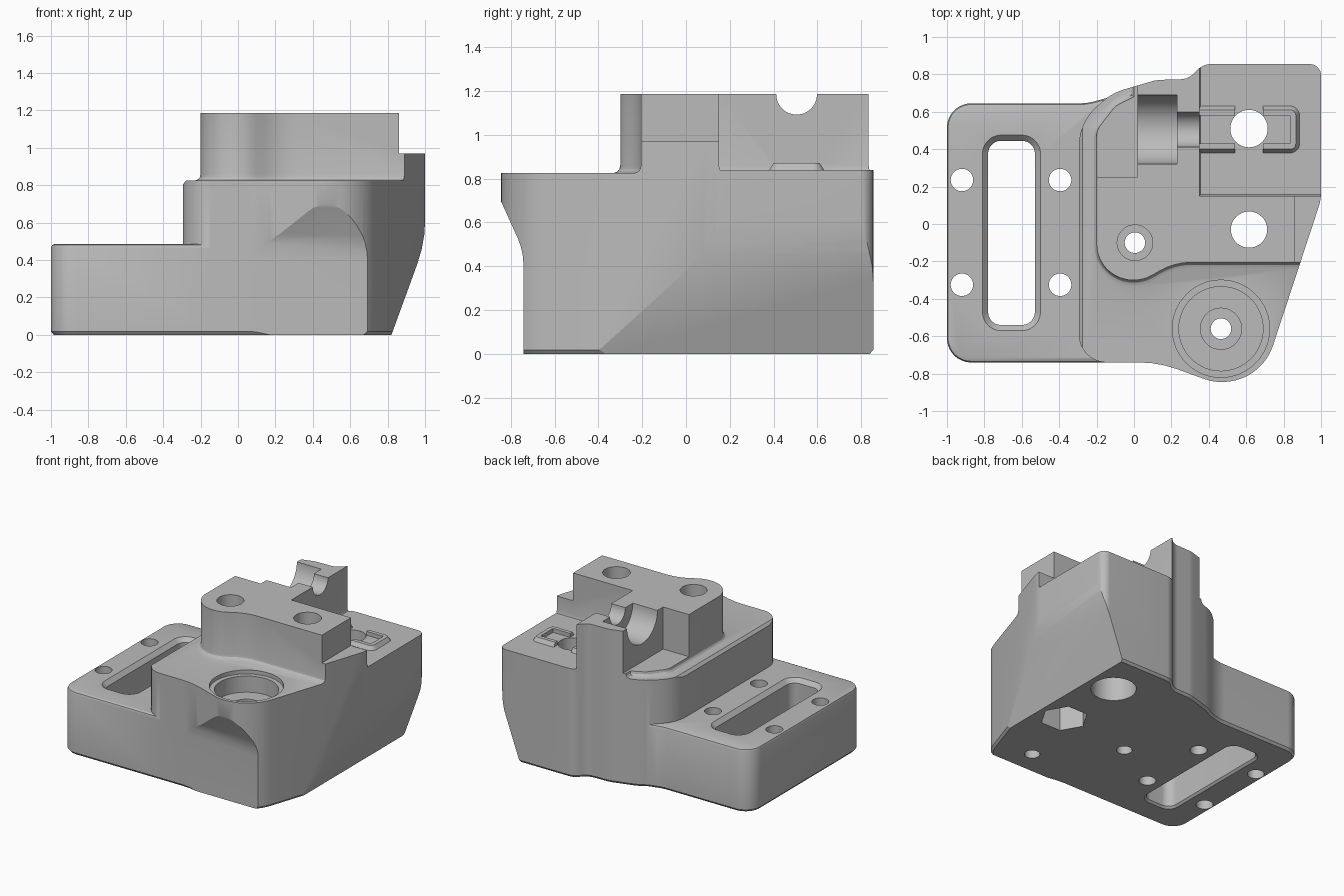
import bpy, bmesh, math
from mathutils import Vector

if "Cube" in bpy.data.objects:
    bpy.data.objects.remove(bpy.data.objects["Cube"])

grey = bpy.data.materials.new("plain grey")
grey.use_nodes = True
grey.diffuse_color = (0.5, 0.5, 0.5, 1)
grey.node_tree.nodes["Principled BSDF"].inputs["Base Color"].default_value = grey.diffuse_color


def rounded(corners):
    """Turn (x, y, radius) corners into an outline with arc fillets."""
    out = []
    n = len(corners)
    for i, (x, y, r) in enumerate(corners):
        p = Vector((x, y))
        if r == 0:
            out.append(p)
            continue
        a = (Vector(corners[i - 1][:2]) - p).normalized()
        b = (Vector(corners[(i + 1) % n][:2]) - p).normalized()
        half = a.angle(b) / 2
        centre = p + (a + b).normalized() * r / math.sin(half)
        start = p + a * r / math.tan(half) - centre
        end = p + b * r / math.tan(half) - centre
        a0 = math.atan2(start.y, start.x)
        turn = math.atan2(end.y, end.x) - a0
        turn = (turn + math.pi) % (2 * math.pi) - math.pi
        steps = max(3, int(abs(turn) / 0.12))
        for k in range(steps + 1):
            t = a0 + turn * k / steps
            out.append(centre + Vector((math.cos(t), math.sin(t))) * r)
    return out


def grow(outline, d):
    """Offset a counter-clockwise outline outward."""
    out = []
    n = len(outline)
    for i, p in enumerate(outline):
        e1 = (p - outline[i - 1]).normalized()
        e2 = (outline[(i + 1) % n] - p).normalized()
        n1, n2 = Vector((e1.y, -e1.x)), Vector((e2.y, -e2.x))
        out.append(p + (n1 + n2) * d / (1 + n1.dot(n2)))
    return out


def loft(name, corners, rings, axis="Z"):
    """Stack (offset, height) rings of an outline along an axis."""
    place = {"Z": lambda a, b, h: (a, b, h), "Y": lambda a, b, h: (a, h, b),
             "X": lambda a, b, h: (h, a, b)}[axis]
    base = rounded(corners)
    bm = bmesh.new()
    loops = [[bm.verts.new(place(p.x, p.y, h)) for p in grow(base, d)] for d, h in rings]
    for low, high in zip(loops, loops[1:]):
        for i in range(len(low)):
            bm.faces.new((low[i - 1], low[i], high[i], high[i - 1]))
    bm.faces.new(loops[0][::-1])
    bm.faces.new(loops[-1])
    bmesh.ops.recalc_face_normals(bm, faces=bm.faces)
    mesh = bpy.data.meshes.new(name)
    bm.to_mesh(mesh)
    bm.free()
    mesh.materials.append(grey)
    ob = bpy.data.objects.new(name, mesh)
    bpy.context.collection.objects.link(ob)
    return ob


def rect(x0, x1, y0, y1, r=0):
    return [(x0, y0, r), (x1, y0, r), (x1, y1, r), (x0, y1, r)]


def box(name, x0, x1, y0, y1, z0, z1):
    return loft(name, rect(x0, x1, y0, y1), [(0, z0), (0, z1)])


def cylinder(name, x, y, r, z0, z1, axis="Z", sides=48):
    ring = [(x + r * math.cos(2 * math.pi * i / sides),
             y + r * math.sin(2 * math.pi * i / sides), 0) for i in range(sides)]
    return loft(name, ring, [(0, z0), (0, z1)], axis)


def combine(target, tool, operation):
    mod = target.modifiers.new(operation, "BOOLEAN")
    mod.operation = operation
    mod.solver = "MANIFOLD"
    mod.object = tool
    bpy.context.view_layer.objects.active = target
    bpy.ops.object.modifier_apply(modifier=mod.name)
    bpy.data.objects.remove(tool)


# Stacked levels: main body, upper block with fin, shoulder and rear deck
body = box("mount_body", -0.6, 1.2, -1, 1, -0.1, 0.825)
upper = [(-0.2, -0.3, 0.195), (0.052, -0.3, 0.19), (0.217, -0.205, 0.34),
         (0.86, -0.205, 0), (0.86, 0.15, 0), (0.35, 0.15, 0), (0.35, 0.9, 0),
         (0, 0.9, 0), (0, 0.68, 0), (-0.1, 0.63, 0.1), (-0.2, 0.5, 0.1)]
flare = [(0.03, 0.7), (0.03, 0.825), (0.013, 0.832), (0.004, 0.843), (0, 0.86)]
combine(body, loft("upper_block", upper, flare + [(0, 1.185)]), "UNION")
combine(body, loft("shoulder", rect(0.8, 1.1, -0.205, 0.15), flare + [(0, 0.97)]), "UNION")
combine(body, box("rear_deck", 0.3, 1.1, 0.15, 0.95, 0.6, 0.84), "UNION")

# Trim to the plan outline, with a bottom chamfer
plan = [(-0.295, -0.74, 0.15), (0.132, -0.74, 0.6), (0.42, -0.845, 0.28),
        (0.679, -0.845, 0.285), (1, 0.13, 0.25), (1, 0.855, 0.06),
        (0.37, 0.855, 0.1), (0.29, 0.775, 0.1), (0.12, 0.77, 0.2),
        (-0.12, 0.7, 0.3), (-0.295, 0.54, 0.28)]
combine(body, loft("plan", plan, [(-0.015, 0), (0, 0.018), (0, 1.4)]), "INTERSECT")

# Trim the tapered side and the flared front under the boss
side = [(-0.3, -0.1, 0), (0.784, -0.1, 0), (1.001, 0.495, 0.7), (1.001, 1.4, 0),
        (-0.24, 1.4, 0), (-0.24, 0.826, 0), (-0.275, 0.826, 0), (-0.3, 0.8, 0)]
combine(body, loft("side_taper", side, [(0, -1.2), (0, 1.2)], "Y"), "INTERSECT")
front = [(-0.742, -0.1, 0), (0.95, -0.1, 0), (0.95, 1.4, 0), (-0.86, 1.4, 0),
         (-0.86, 0.73, 0.12), (-0.742, 0.47, 0.3)]
combine(body, loft("front_flare", front, [(0, -1.2), (0, 1.2)], "X"), "INTERSECT")

# Mounting plate
plate = [(-1, -0.74, 0.13), (0.1, -0.74, 0), (0.1, 0.7, 0), (-0.05, 0.7, 0.1),
         (-0.25, 0.645, 0.3), (-1, 0.645, 0.13)]
combine(body, loft("plate", plate, [(-0.015, 0), (0, 0.018), (0, 0.465),
                                    (-0.006, 0.48), (-0.02, 0.486)]), "UNION")
combine(body, loft("slot", rect(-0.78, -0.53, -0.54, 0.445, 0.07),
                   [(0.015, -0.1), (0.015, 0), (0, 0.015), (0, 0.455), (0.03, 0.486),
                    (0.03, 0.6)]), "DIFFERENCE")
for x in (-0.92, -0.395):
    for y in (-0.325, 0.235):
        combine(body, cylinder("plate_hole", x, y, 0.06, -0.1, 0.6), "DIFFERENCE")

# Low rim on the rear deck
rim = loft("rim", rect(0.3, 0.865, 0.4, 0.61, 0.03), [(0.02, 0.8), (0.02, 0.84), (0, 0.87)])
combine(rim, box("rim_inside", 0.2, 0.835, 0.43, 0.58, 0.7, 1), "DIFFERENCE")
combine(rim, box("rim_gap", 0.54, 0.69, 0.3, 0.7, 0.7, 1), "DIFFERENCE")
combine(body, rim, "UNION")

# Notch beside the fin and the stepped channel through it
combine(body, box("notch", -0.5, 0.02, 0.25, 1, 0.86, 1.4), "DIFFERENCE")
combine(body, cylinder("wide_channel", 0.505, 1.185, 0.185, -0.1, 0.23, "X"), "DIFFERENCE")
combine(body, cylinder("narrow_channel", 0.505, 1.185, 0.093, 0.1, 0.5, "X"), "DIFFERENCE")

# Vertical bores: x, y, radius, bottom, top, sides
bores = [
    (0.465, -0.56, 0.26, 0.795, 1, 64), (0.465, -0.56, 0.225, 0.67, 1, 64),
    (0.465, -0.56, 0.11, 0.6, 1, 48), (0.465, -0.56, 0.055, -0.1, 1, 32),
    (0.005, -0.1, 0.095, 1, 1.4, 48), (0.005, -0.1, 0.055, -0.1, 1.4, 32),
    (0.615, -0.03, 0.097, -0.1, 1.4, 48), (0.615, -0.03, 0.17, -0.1, 0.35, 6),
    (0.615, 0.51, 0.1, -0.1, 1, 48), (0.615, 0.51, 0.16, -0.1, 0.45, 48)]
for x, y, r, z0, z1, sides in bores:
    combine(body, cylinder("bore", x, y, r, z0, z1, sides=sides), "DIFFERENCE")

# Smooth curved walls, crisp edges
bpy.ops.object.select_all(action="DESELECT")
body.select_set(True)
bpy.context.view_layer.objects.active = body
bpy.ops.object.shade_smooth_by_angle(angle=math.radians(25))
